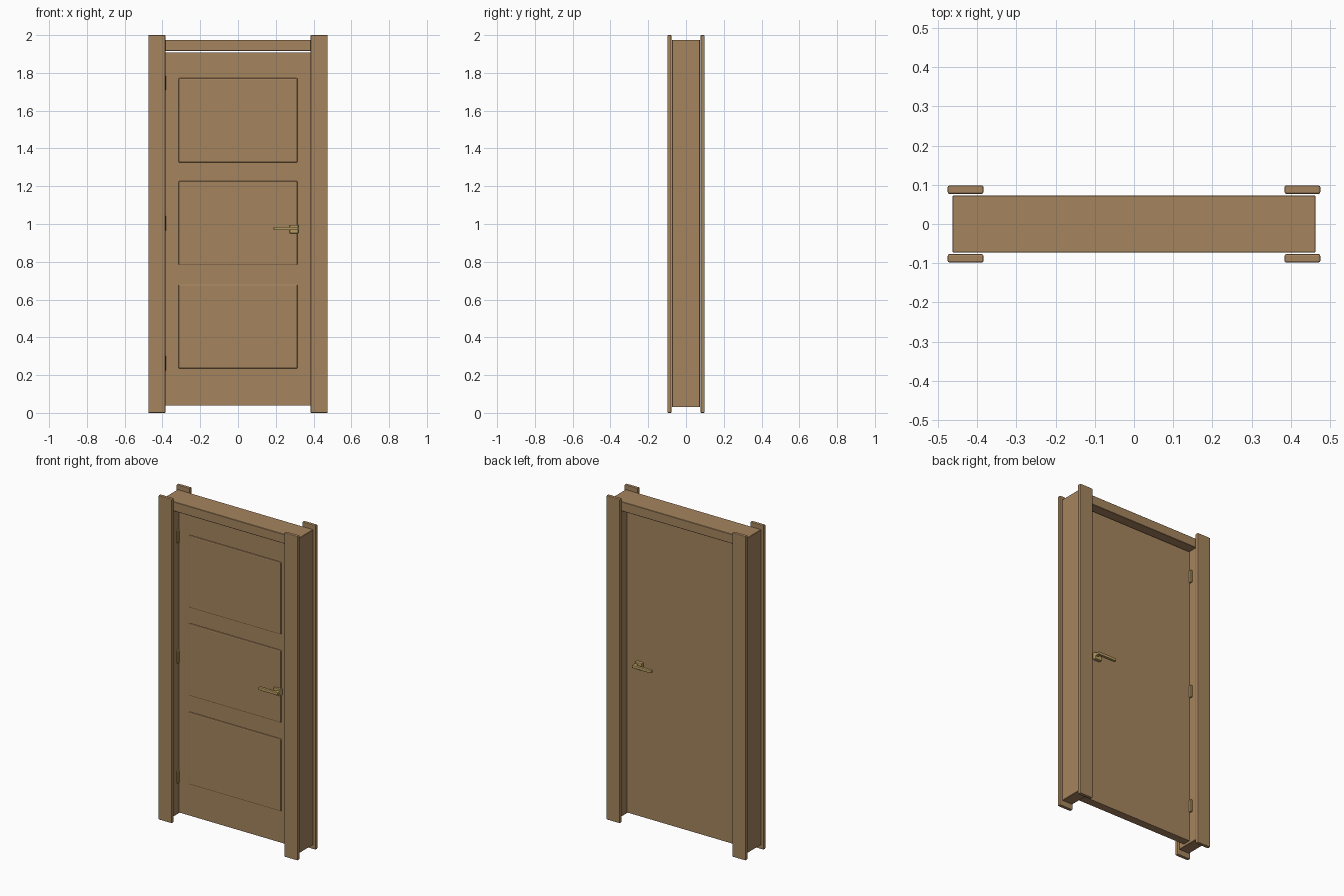
import bpy
import bmesh
from mathutils import Vector

cube = bpy.data.objects.get("Cube")
if cube:
    bpy.data.objects.remove(cube, do_unlink=True)


def material(name, color, metal=0.0):
    m = bpy.data.materials.new(name)
    m.use_nodes = True
    m.diffuse_color = color
    m.node_tree.nodes["Principled BSDF"].inputs["Base Color"].default_value = color
    return m


wood = material("brown wood", (0.376, 0.231, 0.112, 1))
brass = material("brass", (0.47, 0.33, 0.12, 1))


def finish(name, bm, mat, bevel, segments=2):
    mesh = bpy.data.meshes.new(name)
    bmesh.ops.recalc_face_normals(bm, faces=bm.faces)
    bm.to_mesh(mesh)
    bm.free()
    mesh.materials.append(mat)
    obj = bpy.data.objects.new(name, mesh)
    bpy.context.collection.objects.link(obj)
    if bevel:
        mod = obj.modifiers.new("rounded edges", "BEVEL")
        mod.width = bevel
        mod.segments = segments
    return obj


def box(name, x, y, z, mat, bevel=0.0, segments=2):
    """Box from (min, max) ranges on each axis."""
    bm = bmesh.new()
    bmesh.ops.create_cube(bm, size=1)
    for v in bm.verts:
        v.co = Vector([r[0] if c < 0 else r[1] for c, r in zip(v.co, (x, y, z))])
    return finish(name, bm, mat, bevel, segments)


# Frame: two jambs and a head extruded from one U profile
outer, inner, depth = 0.463, 0.391, 0.073
bottom, soffit, top = 0.03, 1.917, 1.975
profile = [(-outer, bottom), (-outer, top), (outer, top), (outer, bottom),
           (inner, bottom), (inner, soffit), (-inner, soffit), (-inner, bottom)]
bm = bmesh.new()
face = bm.faces.new([bm.verts.new((x, -depth, z)) for x, z in profile])
ext = bmesh.ops.extrude_face_region(bm, geom=[face])
bmesh.ops.translate(bm, vec=(0, 2 * depth, 0),
                    verts=[g for g in ext["geom"] if isinstance(g, bmesh.types.BMVert)])
finish("door_frame", bm, wood, 0.002, 1)

# Casings: four upright boards standing clear of the frame
for end, sy in (("front", -1), ("back", 1)):
    for side, sx in (("right", -1), ("left", 1)):
        box(f"{end}_{side}_casing", sorted((sx * 0.384, sx * 0.475)),
            sorted((sy * 0.077, sy * 0.098)), (0, 2), wood, 0.004)

# Door leaf with three raised panels on the front
box("door_leaf", (-0.384, 0.384), (-0.025, 0.025), (0.04, 1.908), wood)
for label, z in (("lower", 0.235), ("middle", 0.782), ("upper", 1.326)):
    box(f"{label}_panel", (-0.315, 0.315), (-0.033, -0.02), (z, z + 0.446), wood, 0.006)

# Hinges on the right jamb, showing on both faces of the door
for label, z in (("lower", 0.225), ("middle", 0.965), ("upper", 1.708)):
    box(f"{label}_hinge", (-0.393, -0.381), (-0.042, 0.042), (z, z + 0.077), brass, 0.002, 1)

# Lever handles, mirrored front and back
for end, sy in (("front", -1), ("back", 1)):
    box(f"{end}_handle_base", (0.273, 0.32), sorted((sy * 0.02, sy * 0.045)),
        (0.95, 0.995), brass, 0.004)
    box(f"{end}_handle_neck", (0.298, 0.318), sorted((sy * 0.04, sy * 0.065)),
        (0.967, 0.985), brass, 0.003)
    box(f"{end}_lever", (0.189, 0.32), sorted((sy * 0.055, sy * 0.073)),
        (0.967, 0.985), brass, 0.004)
